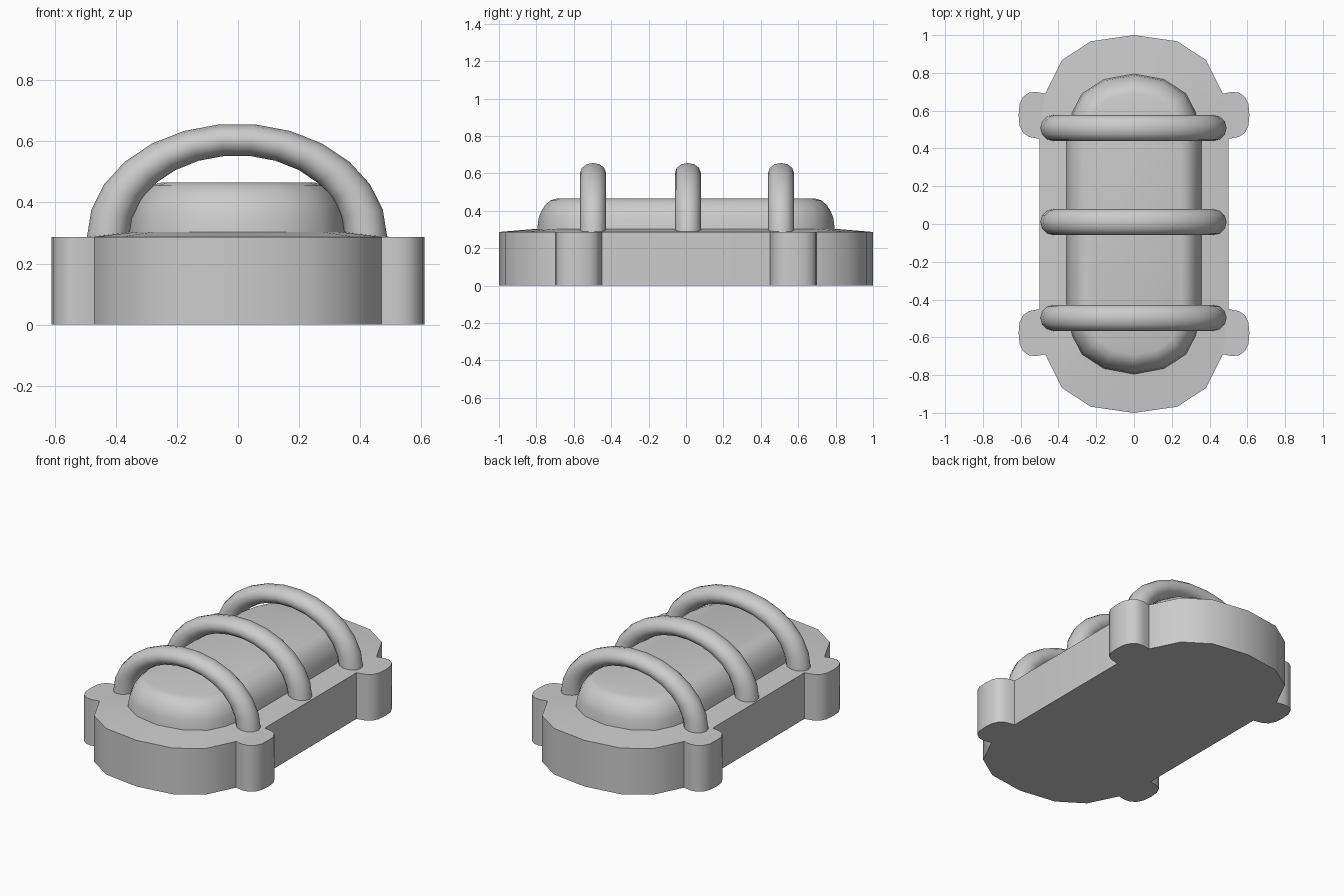
import bpy, bmesh, math

if "Cube" in bpy.data.objects:
    bpy.data.objects.remove(bpy.data.objects["Cube"])


def finish(name, bm, angle=40):
    bmesh.ops.recalc_face_normals(bm, faces=bm.faces)
    mesh = bpy.data.meshes.new(name)
    bm.to_mesh(mesh)
    bm.free()
    ob = bpy.data.objects.new(name, mesh)
    bpy.context.collection.objects.link(ob)
    bpy.ops.object.select_all(action='DESELECT')
    bpy.context.view_layer.objects.active = ob
    ob.select_set(True)
    bpy.ops.object.shade_smooth_by_angle(angle=math.radians(angle))
    return ob


def loft(name, loops, cap_start=True, cap_end=True, angle=40):
    bm = bmesh.new()
    rings = [[bm.verts.new(p) for p in loop] for loop in loops]
    n = len(rings[0])
    for a, b in zip(rings, rings[1:]):
        for i in range(n):
            j = (i + 1) % n
            bm.faces.new((a[i], a[j], b[j], b[i]))
    if cap_start:
        bm.faces.new(rings[0])
    if cap_end:
        bm.faces.new(rings[-1])
    return finish(name, bm, angle)


def full(quarter):
    # quarter outline from +y axis to +x side, mirrored to a closed outline
    right = quarter + [(x, -y) for x, y in reversed(quarter)]
    return right + [(-x, y) for x, y in reversed(right) if x > 0]


def at(outline, z):
    return [(x, y, z) for x, y in outline]


RIM = 0.287
body = full([(0, 1), (0.23, 0.967), (0.382, 0.867), (0.47, 0.69), (0.5, 0.46)])
rim = full([(0, 0.795), (0.16, 0.765), (0.275, 0.69), (0.327, 0.59), (0.357, 0.45)])

# base plate, its top rising slightly towards the dome
loft("base", [at(body, 0), at(body, RIM), at(rim, 0.304)], cap_end=False)


# rounded lens dome
def shrink(d):
    k = 1 - d / 0.35
    return [(x * k, math.copysign(0.45 + (abs(y) - 0.45) * k, y)) for x, y in rim]


profile = [(0, 0.304), (0.007, 0.36), (0.02, 0.395), (0.042, 0.43), (0.07, 0.455), (0.105, 0.466)]
loft("lens_dome", [at(shrink(d), z) for d, z in profile], cap_start=False)

# four rounded mounting lugs
lug = [(0.47, 0.69), (0.52, 0.7), (0.557, 0.695), (0.587, 0.673), (0.606, 0.635), (0.611, 0.575),
       (0.606, 0.52), (0.587, 0.482), (0.557, 0.462), (0.5, 0.45)]
for sx, sx_name in ((1, "right"), (-1, "left")):
    for sy, sy_name in ((1, "back"), (-1, "front")):
        pts = [(x * sx, y * sy) for x, y in lug]
        loft(f"lug_{sy_name}_{sx_name}", [at(pts, 0), at(pts, RIM)])

# three flattened half-ring guard bars
R, r, SEG, SIDES = 0.423, 0.069, 13, 12
for k, y0 in enumerate((-0.497, 0.01, 0.508)):
    loops = []
    for i in range(SEG + 1):
        a = math.pi * i / SEG
        loop = []
        for j in range(SIDES):
            t = 2 * math.pi * j / SIDES
            d = R + r * math.cos(t)
            loop.append((d * math.cos(a) - 0.003, y0 + r * math.sin(t),
                         RIM + 0.755 * d * math.sin(a)))
        loops.append(loop)
    loft(f"guard_bar_{k + 1}", loops, angle=50)
